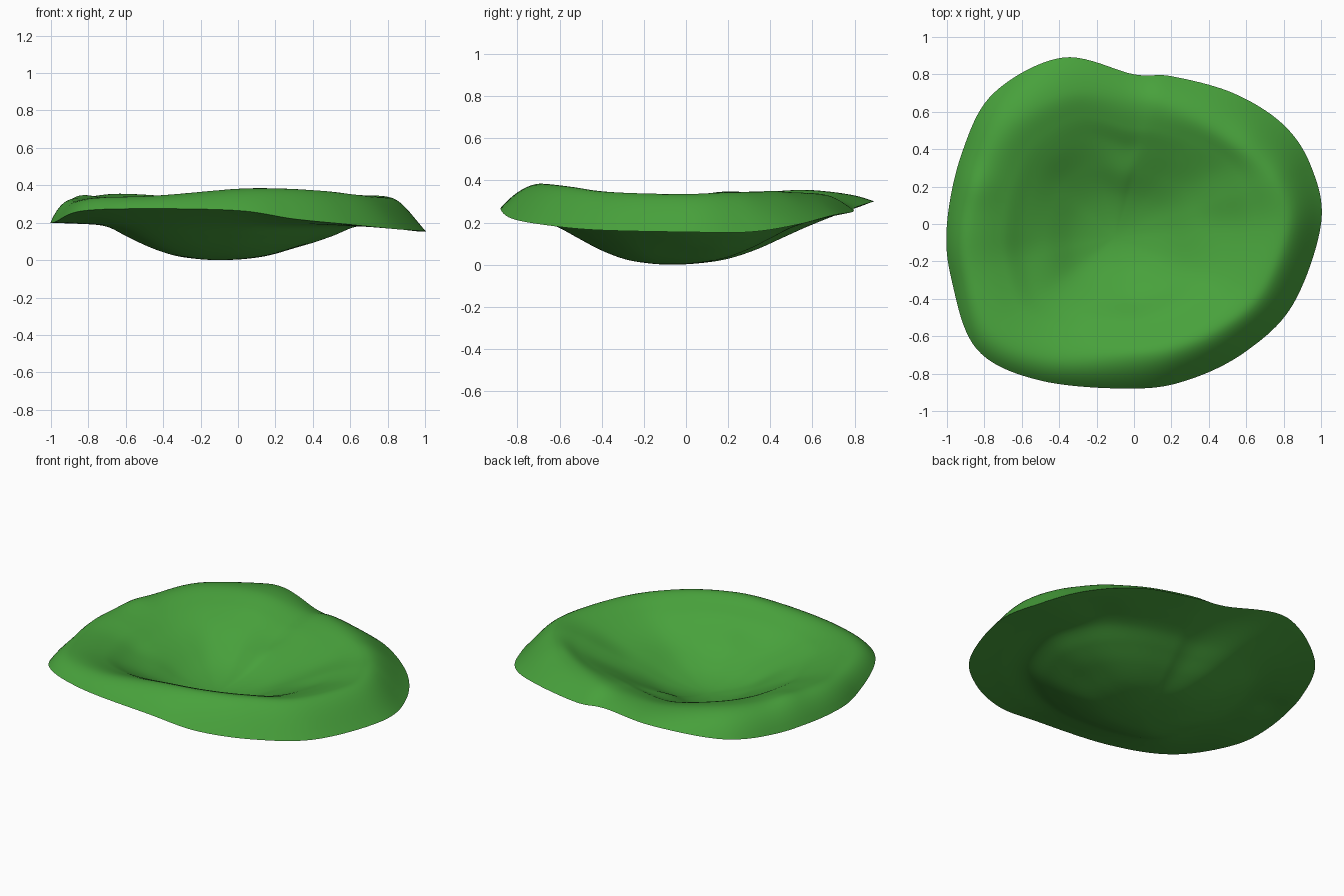
import bpy, bmesh, math

if "Cube" in bpy.data.objects:
    bpy.data.objects.remove(bpy.data.objects["Cube"])

# Outline stations: rim x, rim y, rim z, crest position (0 centre .. 1 rim), crest z
STATIONS = [
    (1.0, 0.0, .155, .82, .335), (.95, .3, .155, .80, .345), (.8, .53, .19, .77, .338),
    (.53, .70, .235, .78, .342), (.2, .79, .25, .82, .335), (0, .80, .27, .84, .315),
    (-.38, .89, .30, .81, .338), (-.75, .70, .24, .81, .355), (-.92, .38, .205, .83, .34),
    (-1.0, 0.0, .20, .85, .33), (-.975, -.3, .205, .86, .318), (-.84, -.67, .262, .86, .335),
    (-.5, -.837, .275, .84, .345), (0, -.88, .265, .78, .38), (.3, -.83, .22, .78, .383),
    (.6, -.68, .19, .79, .37), (.85, -.43, .165, .81, .345),
]
CX, CY = -.1, -.07
FLOOR = .065      # top surface height at the middle of the dish
SPOKES, RINGS = 170, 50


def station(u):
    """Smooth closed interpolation of the stations."""
    n = len(STATIONS)
    i, t = int(u) % n, u - int(u)
    p = [STATIONS[(i + k) % n] for k in (-1, 0, 1, 2)]
    return [.5 * (2 * b + (c - a) * t + (2 * a - 5 * b + 4 * c - d) * t * t
                  + (3 * b - a - 3 * c + d) * t ** 3) for a, b, c, d in zip(*p)]


def curve(f, pts, slopes):
    """Hermite curve through profile points."""
    k = max(j for j in range(len(pts) - 1) if f >= pts[j][0])
    h = pts[k + 1][0] - pts[k][0]
    t = (f - pts[k][0]) / h
    return ((2 * t ** 3 - 3 * t * t + 1) * pts[k][1] + (t ** 3 - 2 * t * t + t) * h * slopes[k]
            + (3 * t * t - 2 * t ** 3) * pts[k + 1][1] + (t ** 3 - t * t) * h * slopes[k + 1])


def inner_slopes(pts):
    return [(b[1] - a[1]) / (b[0] - a[0]) for a, b in zip(pts, pts[2:])]


def top_height(f, crest, zc, zr, rounding):
    pts = [(0, FLOOR), (.12, .077), (.25, .112), (.4, .18), (.55, zc - .088),
           (.67, zc - .035), (crest, zc), (1, zr)]
    slopes = [0] + inner_slopes(pts)[:5] + [0, rounding * (zr - zc) / (1 - crest)]
    return curve(f, pts, slopes)


def under_height(f, zr):
    pts = [(0, .0), (.15, .008), (.28, .028), (.42, .072), (.55, .128), (.67, .18),
           (.84, .5 * .2 + .5 * zr - .005), (1, zr)]
    slopes = [0] + inner_slopes(pts) + [(zr - pts[6][1]) / .16]
    return curve(f, pts, slopes)


bm = bmesh.new()


def sheet(is_top, rim=None):
    """Concentric rings; the underside shares the rim of the top."""
    centre = bm.verts.new((CX, CY, FLOOR if is_top else 0))
    rings = []
    for r in range(1, RINGS + 1):
        if rim and r == RINGS:
            rings.append(rim)
            break
        f = r / RINGS
        ring = []
        for s in range(SPOKES):
            x, y, zr, crest, zc = station(s * len(STATIONS) / SPOKES)
            roundness = 1.8 - .6 * x
            z = top_height(f, crest, zc, zr, roundness) if is_top else under_height(f, zr)
            ring.append(bm.verts.new((CX + (x - CX) * f, CY + (y - CY) * f, z)))
        rings.append(ring)
    for s in range(SPOKES):
        n = (s + 1) % SPOKES
        bm.faces.new((centre, rings[0][s], rings[0][n]))
        for a, b in zip(rings, rings[1:]):
            bm.faces.new((a[s], b[s], b[n], a[n]))
    return rings[-1]


# Dished top and bulging underside
sheet(False, sheet(True))

# Gentle local swellings (both sides move together)
for bx, by, amp, rad in [(.6, .42, .012, .13), (-.84, .2, .012, .1), (.3, -.03, .012, .15)]:
    for v in bm.verts:
        d2 = (v.co.x - bx) ** 2 + (v.co.y - by) ** 2
        v.co.z += amp * math.exp(-d2 / rad ** 2)
bmesh.ops.recalc_face_normals(bm, faces=bm.faces)
for face in bm.faces:
    face.smooth = True

mesh = bpy.data.meshes.new("wavy_leaf")
bm.to_mesh(mesh)
bm.free()
leaf = bpy.data.objects.new("wavy_leaf", mesh)
bpy.context.collection.objects.link(leaf)
bpy.context.view_layer.objects.active = leaf
leaf.select_set(True)
bpy.ops.object.shade_smooth_by_angle(angle=math.radians(50))

green = bpy.data.materials.new("leaf_green")
green.diffuse_color = (.065, .36, .045, 1)
green.use_nodes = True
green.node_tree.nodes["Principled BSDF"].inputs["Base Color"].default_value = green.diffuse_color
mesh.materials.append(green)
